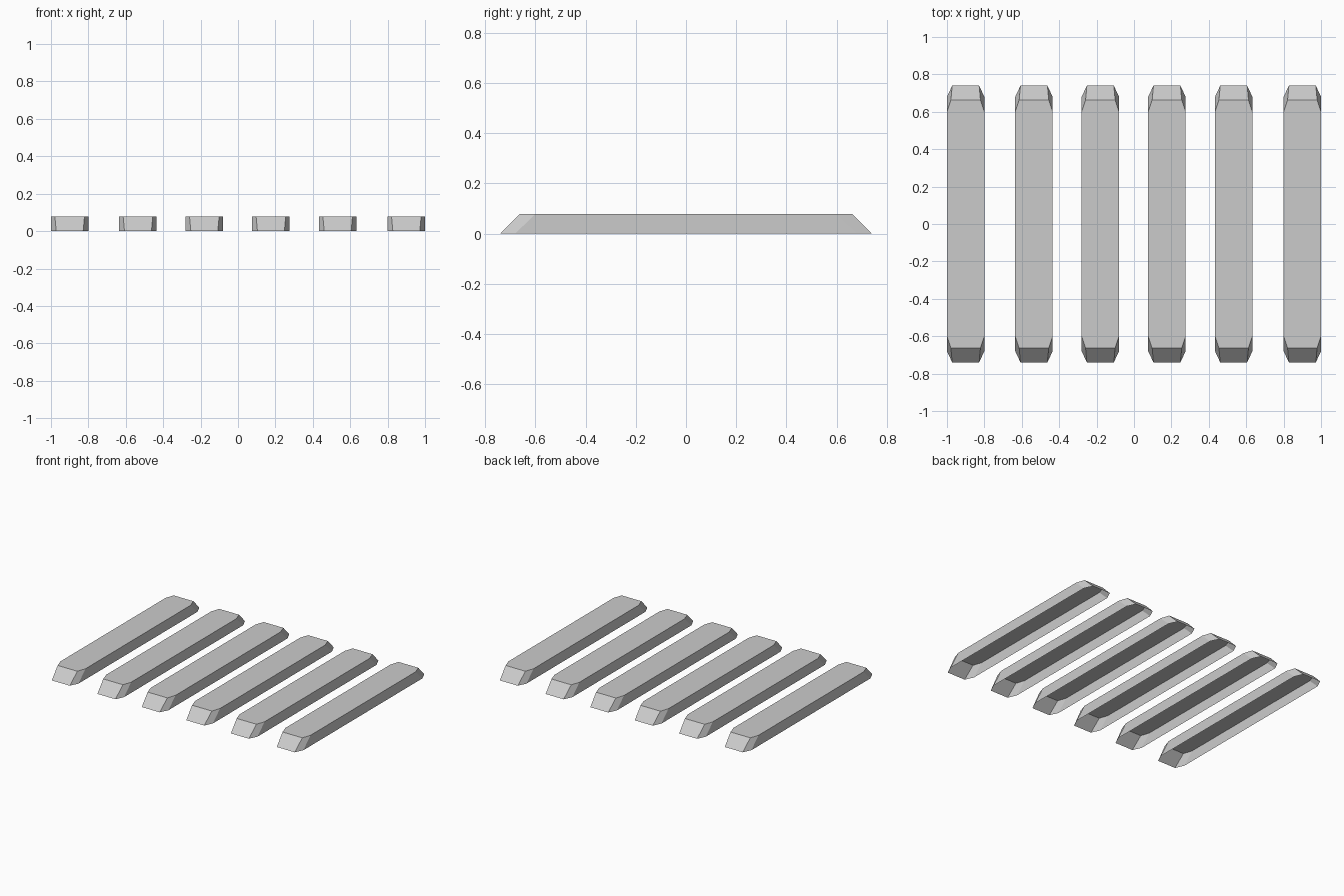
import bpy
import bmesh

cube = bpy.data.objects.get("Cube")
if cube:
    bpy.data.objects.remove(cube, do_unlink=True)

# Plain grey
grey = bpy.data.materials.new("plain grey")
grey.use_nodes = True
colour = (0.6, 0.6, 0.6, 1)
grey.diffuse_color = colour
grey.node_tree.nodes["Principled BSDF"].inputs["Base Color"].default_value = colour

HEIGHT = 0.077
HALF_WIDTH = 0.1


def outline(bm, end_half, end_y, corner_y, z):
    """Ring of eight points: a long bar with cut corners."""
    quarter = [(HALF_WIDTH, corner_y), (end_half, end_y)]
    points = quarter + [(-x, y) for x, y in reversed(quarter)]
    points += [(-x, -y) for x, y in points]
    return [bm.verts.new((x, y, z)) for x, y in points]


# One plank: flat top, sloped ends, cut corners, open underneath
bm = bmesh.new()
lower = outline(bm, 0.072, 0.74, 0.68, 0)
upper = outline(bm, 0.079, 0.663, 0.6, HEIGHT)
bm.faces.new(upper)
for i in range(len(lower)):
    j = (i + 1) % len(lower)
    bm.faces.new((lower[i], lower[j], upper[j], upper[i]))
mesh = bpy.data.meshes.new("plank")
bm.to_mesh(mesh)
bm.free()
mesh.materials.append(grey)

# Row of six planks
for number, x in enumerate((-0.9, -0.535, -0.18, 0.176, 0.533, 0.9), 1):
    plank = bpy.data.objects.new(f"plank_{number}", mesh)
    plank.location.x = x
    bpy.context.collection.objects.link(plank)
